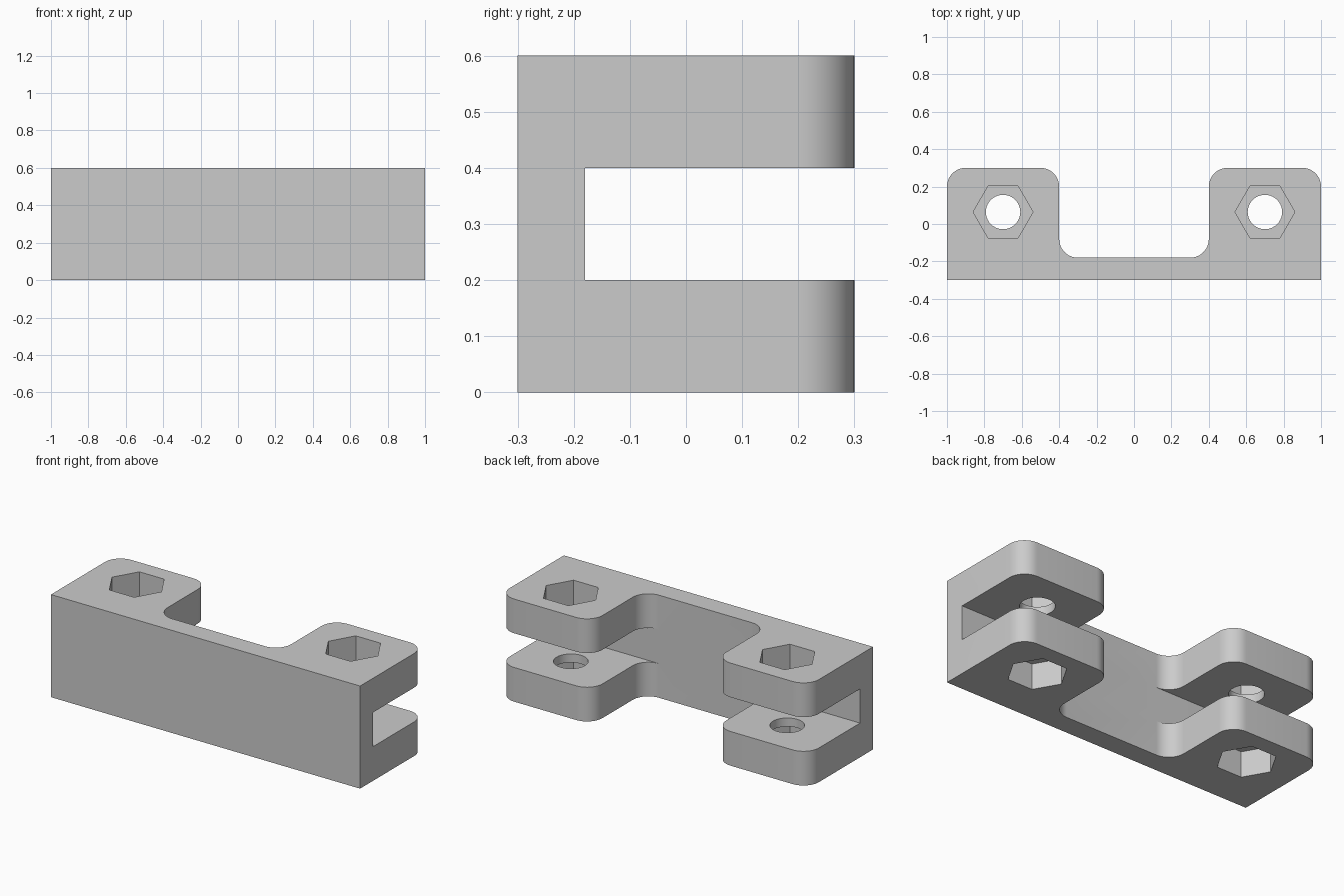
import bpy, bmesh, math

old = bpy.data.objects.get("Cube")
if old:
    bpy.data.objects.remove(old, do_unlink=True)

grey = bpy.data.materials.new("plain grey")
grey.use_nodes = True
grey.diffuse_color = (0.6, 0.6, 0.6, 1)
grey.node_tree.nodes["Principled BSDF"].inputs["Base Color"].default_value = (0.6, 0.6, 0.6, 1)

HEIGHT, FLANGE = 0.6, 0.2      # full height, thickness of each flange
WEB_Y = -0.18                  # back of the thin wall
HOLE_X, HOLE_Y = 0.7, 0.064


def prism(name, points, z0, z1):
    """Extrude a counter-clockwise outline from z0 to z1."""
    bm = bmesh.new()
    base = bm.faces.new([bm.verts.new((x, y, z0)) for x, y in points])
    top = bmesh.ops.extrude_face_region(bm, geom=[base])["geom"]
    bmesh.ops.translate(bm, vec=(0, 0, z1 - z0),
                        verts=[v for v in top if isinstance(v, bmesh.types.BMVert)])
    bmesh.ops.recalc_face_normals(bm, faces=bm.faces)
    mesh = bpy.data.meshes.new(name)
    bm.to_mesh(mesh)
    bm.free()
    mesh.materials.append(grey)
    obj = bpy.data.objects.new(name, mesh)
    bpy.context.collection.objects.link(obj)
    return obj


def arc(cx, cy, r, start, end, steps):
    """Points along an arc, angles in degrees."""
    angles = [math.radians(start + (end - start) * i / steps) for i in range(steps + 1)]
    return [(cx + r * math.cos(a), cy + r * math.sin(a)) for a in angles]


def cut(target, cutter):
    mod = target.modifiers.new("cut", "BOOLEAN")
    mod.operation = "DIFFERENCE"
    mod.solver = "EXACT"
    mod.object = cutter
    bpy.context.view_layer.objects.active = target
    bpy.ops.object.modifier_apply(modifier=mod.name)
    bpy.data.objects.remove(cutter, do_unlink=True)


# U-shaped outline: one half with rounded corners, then its mirror
R = 0.1
half = [(1, -0.3)]
half += arc(1 - R, 0.3 - R, R, 0, 90, 12)
half += arc(0.4 + R, 0.3 - R, R, 90, 180, 12)
half += arc(0.4 - R, WEB_Y + R, R, 0, -90, 12)
outline = half + [(-x, y) for x, y in reversed(half)]
bracket = prism("clevis_bracket", outline, 0, HEIGHT)

# Slot that separates the upper and lower flanges
slot = [(-1.2, WEB_Y), (1.2, WEB_Y), (1.2, 0.5), (-1.2, 0.5)]
cut(bracket, prism("slot_cutter", slot, FLANGE, HEIGHT - FLANGE))

# Bolt holes with hexagonal pockets in the top and bottom
POCKET = 0.15
for x in (-HOLE_X, HOLE_X):
    hole = arc(x, HOLE_Y, 0.092, 0, 360, 40)[:-1]
    hexagon = arc(x, HOLE_Y, 0.16, 0, 360, 6)[:-1]
    cut(bracket, prism("hole_cutter", hole, -0.1, HEIGHT + 0.1))
    cut(bracket, prism("pocket_cutter", hexagon, -0.1, POCKET))
    cut(bracket, prism("pocket_cutter", hexagon, HEIGHT - POCKET, HEIGHT + 0.1))

bpy.ops.object.select_all(action="DESELECT")
bracket.select_set(True)
bpy.context.view_layer.objects.active = bracket
bpy.ops.object.shade_smooth_by_angle(angle=math.radians(30))
